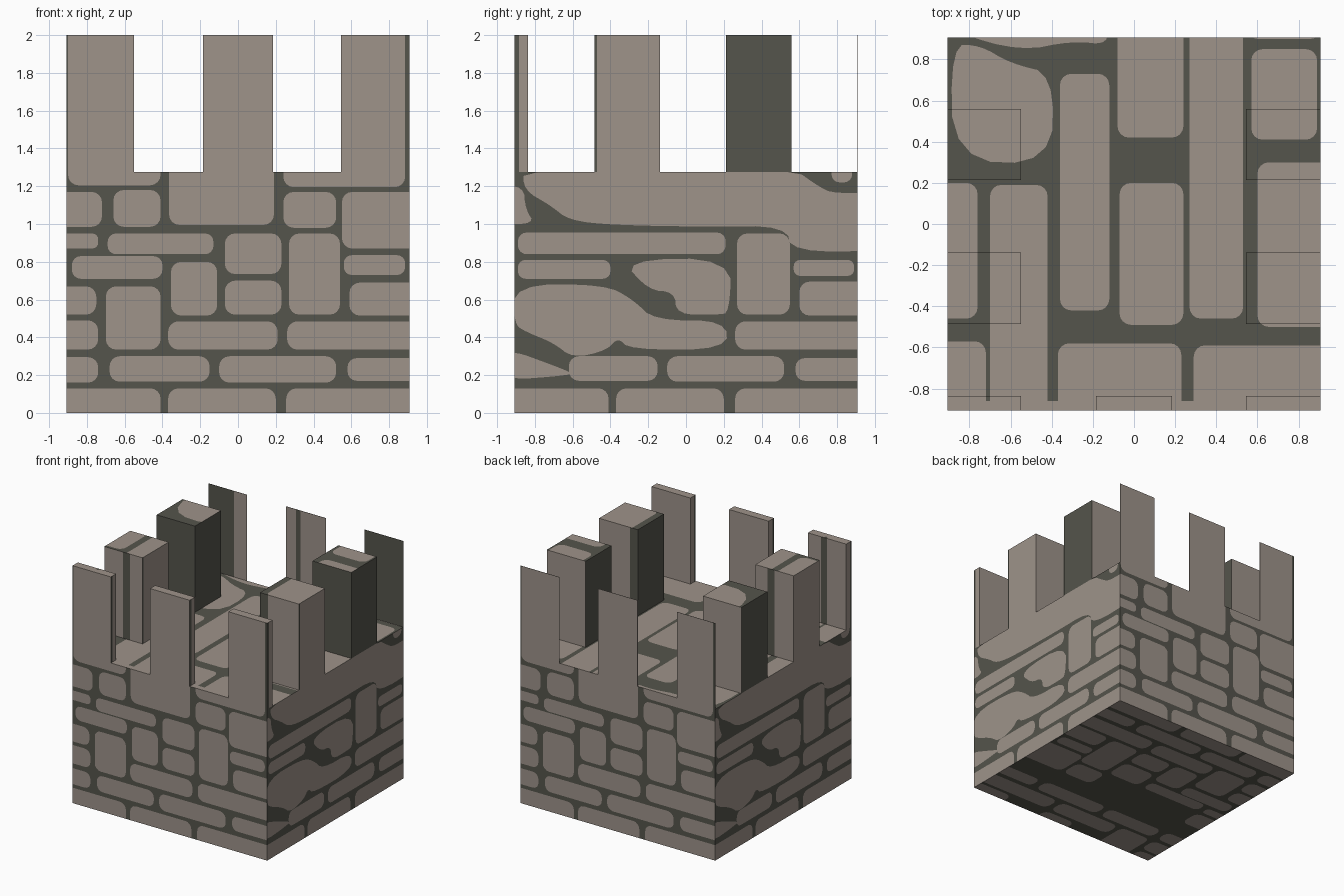
import bpy, math
from mathutils import Vector
from mathutils.geometry import delaunay_2d_cdt

if "Cube" in bpy.data.objects:
    bpy.data.objects.remove(bpy.data.objects["Cube"])

H, FLOOR, TOP = 0.907, 1.275, 2.0   # half width, wall height, battlement height


def material(name, rgb):
    m = bpy.data.materials.new(name)
    m.diffuse_color = (*rgb, 1)
    m.use_nodes = True
    m.node_tree.nodes["Principled BSDF"].inputs["Base Color"].default_value = m.diffuse_color
    return m


MATS = [material("dark mortar", (0.09, 0.089, 0.072)),
        material("warm grey stone", (0.342, 0.292, 0.254))]

# Stones as rounded rectangles (u0, v0, u1, v1) or as loose outlines (list of points)
FRONT = [
    (-1, -.1, -.41, .13), (-.37, -.1, .2, .13), (.255, -.1, 1, .13),
    (-1, .16, -.74, .295), (-.68, .165, -.15, .3), (-.1, .16, .52, .3), (.58, .17, 1, .29),
    (-1, .335, -.74, .49), (-.7, .335, -.41, .67), (-.37, .335, .21, .485), (.26, .335, 1, .485),
    (-1, .52, -.75, .67), (-.355, .515, -.11, .8), (-.07, .52, .23, .7),
    (.27, .52, .54, .95), (.59, .515, 1, .69),
    (-.88, .71, -.4, .83), (-.07, .735, .23, .95), (.56, .73, .885, .835),
    (-.69, .84, -.13, .95), (-1, .87, -.74, .95), (.55, .87, 1, 1.17),
    (-1, .985, -.72, 1.17), (-.66, .985, -.41, 1.18), (-.365, .995, .19, 2.2), (.24, .98, .52, 1.17),
    (-.9, 1.205, -.41, 2.2), (.24, 1.195, .885, 2.2)]
RIGHT = [
    (-1, -.1, -.41, .13), (-.37, -.1, .2, .13), (.26, -.1, 1, .13),
    [(-1, .17), (-.6, .2), (-.62, .22), (-.78, .28), (-.89, .32), (-1, .32)],
    (-.62, .17, -.15, .3), (-.1, .165, .52, .3), (.58, .17, 1, .29), (.26, .335, 1, .485),
    [(-.91, .68), (-.43, .68), (-.28, .6), (-.17, .49), (.21, .49), (.22, .335), (-.3, .335),
     (-.36, .4), (-.42, .33), (-.6, .29), (-.7, .37), (-.85, .43), (-.91, .47)],
    [(-.34, .81), (.24, .82), (.23, .53), (.17, .52), (-.05, .52), (-.06, .64), (-.2, .65)],
    (-.89, .71, -.4, .81), (-.89, .84, .21, .955), (.27, .52, .55, .95),
    (.6, .515, 1, .695), (.57, .725, .89, .81),
    [(-.86, 1.18), (-.72, 1.1), (-.62, 1.02), (-.4, .995), (.1, .985), (.53, .99), (.56, .85),
     (1.1, .86), (1.1, 1.17), (.78, 1.16), (.7, 1.2), (.56, 1.3), (-.86, 1.3)],
    [(-1, 1.0), (-.8, 1.0), (-.85, 1.08), (-.86, 1.2), (-1, 1.2)], (.77, 1.22, .88, 1.34)]
TOPS = [
    [(-.88, .31), (-.4, .29), (-.39, .73), (-.6, .78), (-.75, .87), (-.89, .87)],
    (-1, -.46, -.76, .2), (-.7, -1, -.42, .19), (-1, -1, -.72, -.57),
    (-.36, -.42, -.12, .73), (-.08, .42, .24, 1.1), (-.07, -.49, .24, .2), (.27, -.46, .53, 1.1),
    (.57, .41, .89, .85), (.6, -.5, 1, .3),
    (-.37, -1, .23, -.58), (.29, -1, 1, -.59), (-2, -2, 2, -.86),
    [(-.87, .93), (-.55, .84), (-.3, .89), (-.12, .87), (-.14, 1), (-.8, 1)], (.56, .9, .9, 1)]
# The underside repeats the wall pattern over its full depth
UNDER = [s for s in FRONT if s[3] < 1.18]
UNDER = [(a, b - H, c, d - H) for a, b, c, d in UNDER]
UNDER += [(a, b + 1.21, c, d + 1.21) for a, b, c, d in UNDER if d < -.2 and b > -.95]
STONE, MORTAR = [(-9, -9, 9, 9)], []


def outline(s):
    """Counter-clockwise rounded outline of one stone."""
    if isinstance(s, list):
        pts = [Vector(p) for p in s]
        for _ in range(2):                      # corner cutting
            pts = [a.lerp(b, t) for a, b in zip(pts, pts[1:] + pts[:1]) for t in (.25, .75)]
    else:
        a, b, c, d = s
        r = min(.055, .4 * min(c - a, d - b))
        pts = []
        for k, (x, y) in enumerate([(c - r, d - r), (a + r, d - r), (a + r, b + r), (c - r, b + r)]):
            for j in range(5):
                t = (k + j / 4) * math.pi / 2
                pts.append(Vector((x + r * math.cos(t), y + r * math.sin(t))))
    area = sum(p.x * q.y - q.x * p.y for p, q in zip(pts, pts[1:] + pts[:1]))
    return pts if area > 0 else pts[::-1]


# Each direction maps panel coordinates (u, v) at plane distance d to space
MAP = {"front": lambda u, v, d: (u, d, v), "right": lambda u, v, d: (d, u, v),
       "back": lambda u, v, d: (-u, d, v), "left": lambda u, v, d: (d, -u, v),
       "top": lambda u, v, d: (u, v, d), "bottom": lambda u, v, d: (u, -v, d)}


def build(name, panels):
    """One object from flat panels, each cut along its stone outlines."""
    verts, faces, mats = [], [], []
    for way, d, (u0, v0, u1, v1), stones in panels:
        shapes = [[Vector(p) for p in ((u0, v0), (u1, v0), (u1, v1), (u0, v1))]]
        shapes += [outline(s) for s in stones]
        pts, loops = [], []
        for s in shapes:
            loops.append(list(range(len(pts), len(pts) + len(s))))
            pts += s
        co, _, tris, _, _, src = delaunay_2d_cdt(pts, [], loops, 1, 1e-5, True)
        base = len(verts)
        verts += [MAP[way](p.x, p.y, d) for p in co]
        for f, ids in zip(tris, src):
            if 0 in ids:                        # keep only what lies in the panel
                faces.append([base + i for i in f])
                mats.append(1 if len(set(ids)) > 1 else 0)
    me = bpy.data.meshes.new(name)
    me.from_pydata(verts, [], faces)
    for m in MATS:
        me.materials.append(m)
    me.polygons.foreach_set("material_index", mats)
    me.update()
    bpy.context.collection.objects.link(bpy.data.objects.new(name, me))


def merlon(name, x0, x1, y0, y1, front, right, back, left):
    build(name, [("front", y0, (x0, FLOOR, x1, TOP), front),
                 ("right", x1, (y0, FLOOR, y1, TOP), right),
                 ("back", y1, (-x1, FLOOR, -x0, TOP), back),
                 ("left", x0, (-y1, FLOOR, -y0, TOP), left),
                 ("top", TOP, (x0, y0, x1, y1), TOPS)])


def bands(*spans):
    """Upright stone bands between dark strips."""
    return [(a, 0, b, 3) for a, b in spans]


# Tower block
wall, square = (-H, 0, H, FLOOR), (-H, -H, H, H)
build("tower_block", [("front", -H, wall, FRONT), ("back", H, wall, FRONT),
                      ("right", H, wall, RIGHT), ("left", -H, wall, RIGHT),
                      ("top", FLOOR, square, TOPS), ("bottom", 0, square, UNDER)])

# Front and back merlons: thin slabs and very thin sheets
SPANS = [("left", -H, -.55), ("middle", -.185, .185), ("right", .545, H)]
INNER_FRONT = [bands((.3, .67), (.73, 2)), STONE, STONE]
INNER_BACK = [bands((-.67, 0)), bands((-1, -.095), (-.05, 1)), MORTAR]
for (side, x0, x1), fi, bi in zip(SPANS, INNER_FRONT, INNER_BACK):
    merlon("front_merlon_" + side, x0, x1, -H, -.837, FRONT,
           bands((-.885, 0)), fi, bands((0, .885)))
    merlon("back_merlon_" + side, x0, x1, H - .002, H, bi, STONE, FRONT, STONE)

# Side merlons: square blocks, the rear pair mostly dark
for side, x0, x1 in (SPANS[0], SPANS[2]):
    is_left = side == "left"
    strip = bands((-2, -.73), (-.665, 0)) if is_left else bands((.62, 2))
    strip_back = bands((-1, .665), (.73, 2)) if is_left else bands((-2, -.62))
    merlon("near_merlon_" + side, x0, x1, -.485, -.138, strip, bands((-.47, 1)),
           strip_back, STONE if is_left else MORTAR)
    merlon("far_merlon_" + side, x0, x1, .213, .558, MORTAR, MORTAR, STONE, MORTAR)
